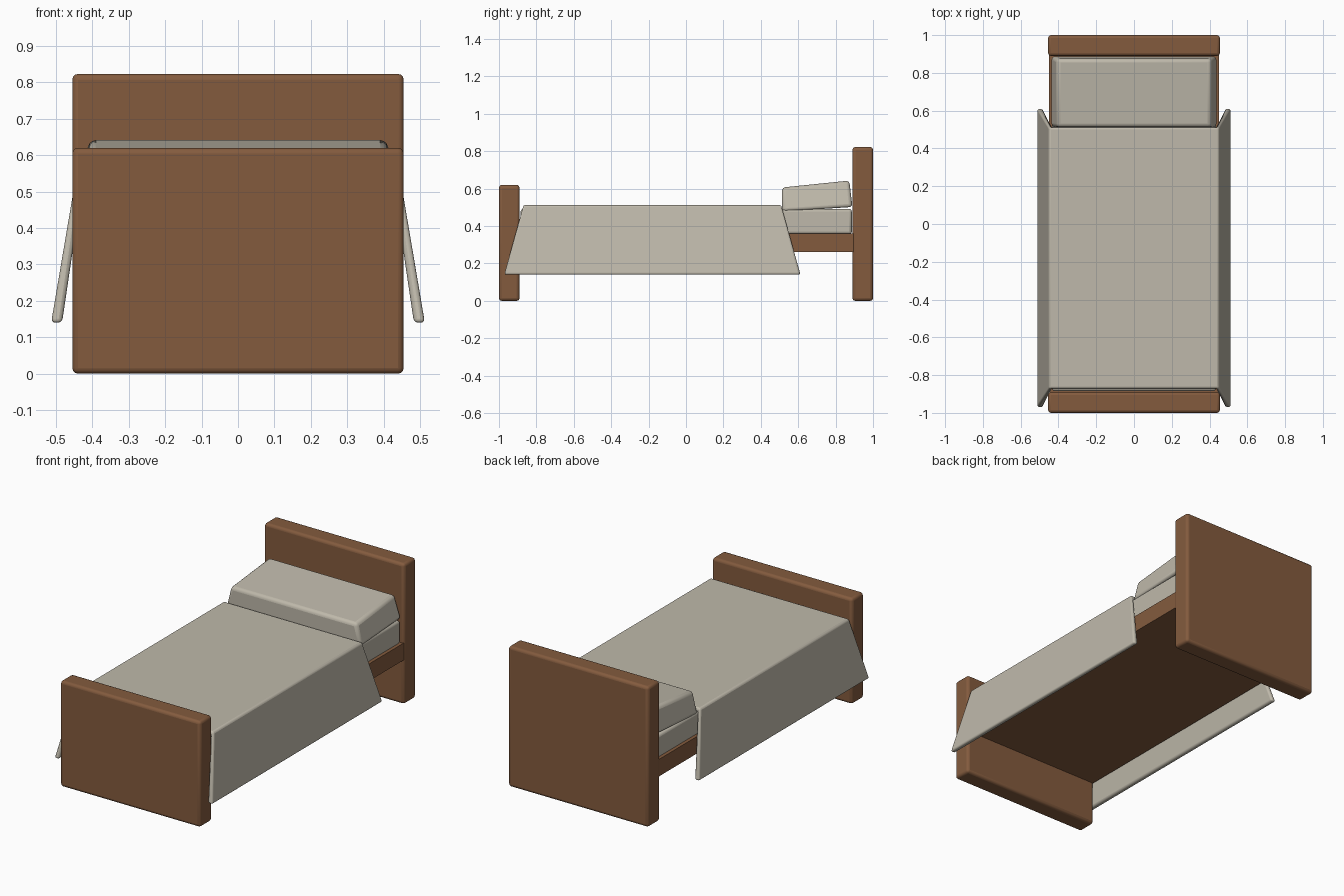
import bpy, bmesh, math

if "Cube" in bpy.data.objects:
    bpy.data.objects.remove(bpy.data.objects["Cube"])


def material(name, rgb):
    m = bpy.data.materials.new(name)
    m.diffuse_color = (*rgb, 1)
    m.use_nodes = True
    m.node_tree.nodes["Principled BSDF"].inputs["Base Color"].default_value = m.diffuse_color
    return m


wood = material("warm brown wood", (0.23, 0.105, 0.048))
linen = material("grey linen", (0.52, 0.485, 0.405))


def make(name, verts, faces, mat, bevel):
    bm = bmesh.new()
    vs = [bm.verts.new(v) for v in verts]
    for f in faces:
        bm.faces.new([vs[i] for i in f])
    bmesh.ops.recalc_face_normals(bm, faces=bm.faces)
    me = bpy.data.meshes.new(name)
    bm.to_mesh(me)
    bm.free()
    me.materials.append(mat)
    ob = bpy.data.objects.new(name, me)
    bpy.context.collection.objects.link(ob)
    if bevel:
        b = ob.modifiers.new("rounded edges", 'BEVEL')
        b.width, b.segments = bevel, 3
        b.limit_method, b.angle_limit = 'ANGLE', math.radians(35)
    bpy.context.view_layer.objects.active = ob
    ob.select_set(True)
    bpy.ops.object.shade_smooth_by_angle(angle=math.radians(35))
    ob.select_set(False)
    return ob


def slab(name, profile, half_widths, mat, bevel):
    """Side profile of four (y, z) corners, with a half width at each corner."""
    verts = [(s * w, y, z) for s in (-1, 1) for (y, z), w in zip(profile, half_widths)]
    faces = [(0, 1, 2, 3), (4, 5, 6, 7)]
    faces += [(i, (i + 1) % 4, (i + 1) % 4 + 4, i + 4) for i in range(4)]
    return make(name, verts, faces, mat, bevel)


def box(name, w, y0, y1, z0, z1, mat, bevel):
    return slab(name, [(y0, z0), (y1, z0), (y1, z1), (y0, z1)], [w] * 4, mat, bevel)


# Wooden frame
box("headboard", 0.455, 0.89, 1.0, 0, 0.823, wood, 0.016)
box("footboard", 0.455, -1.0, -0.89, 0, 0.62, wood, 0.016)
box("bed_base", 0.45, -0.9, 0.9, 0.26, 0.36, wood, 0)

# Bedding
box("mattress", 0.435, -0.885, 0.887, 0.355, 0.492, linen, 0.016)
slab("pillow", [(0.513, 0.478), (0.89, 0.502), (0.873, 0.643), (0.513, 0.606)],
     [0.44, 0.44, 0.408, 0.408], linen, 0.018)

# Blanket: folded cross-section with side flaps that widen towards the hem
half_outer = [(0.513, 0.14), (0.45, 0.512)]
half_inner = [(0.483, 0.14), (0.432, 0.485)]
outer = half_outer + [(-x, z) for x, z in reversed(half_outer)]
inner = half_inner + [(-x, z) for x, z in reversed(half_inner)]
verts = []
for end in (-1, 1):
    for x, z in outer + inner:
        flare = 0.1 if z < 0.3 else 0
        verts.append((x, -0.18 + end * (0.692 + flare), z))
faces = [(0, 4, 12, 8), (3, 7, 15, 11)]
for i in range(3):
    faces += [(i, i + 1, i + 9, i + 8), (i + 4, i + 5, i + 13, i + 12)]
    faces += [(i + e, i + 1 + e, i + 5 + e, i + 4 + e) for e in (0, 8)]
make("blanket", verts, faces, linen, 0.012)
